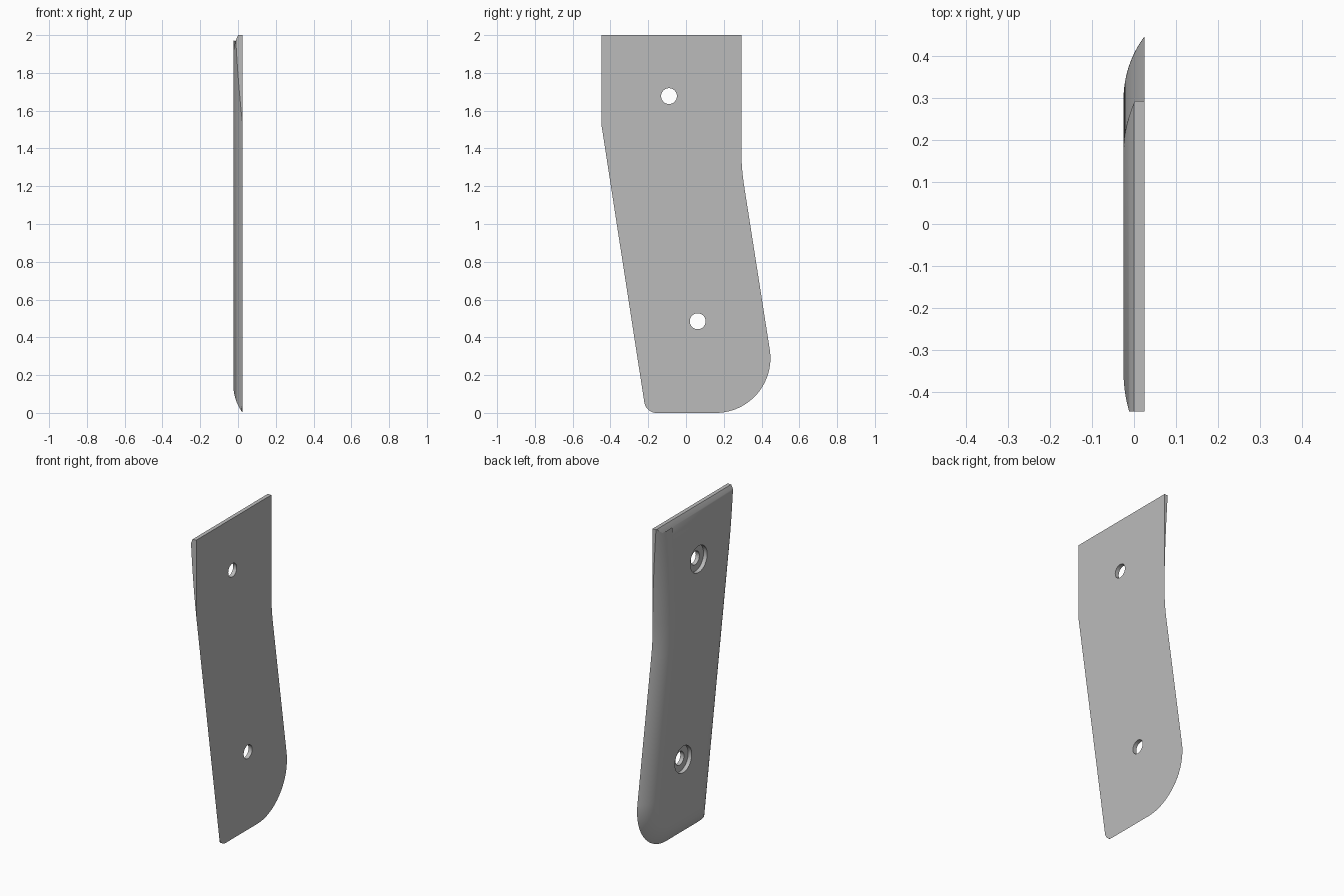
import bpy, bmesh
from math import sin, cos, pi, sqrt, radians
from mathutils import Vector

if "Cube" in bpy.data.objects:
    bpy.data.objects.remove(bpy.data.objects["Cube"])

INNER, OUTER = 0.025, -0.025     # flat inner face and crowned outer face
WIDTH, RADIUS = 0.15, 0.25       # width and radius of the edge rounding
TILT = 0.155                     # lean of the lower part
FRONT, BACK, TOP = -0.447, 0.293, 2.0

grey = bpy.data.materials.new("mid grey")
grey.use_nodes = True
colour = (0.5, 0.5, 0.5, 1)
grey.diffuse_color = colour
grey.node_tree.nodes["Principled BSDF"].inputs["Base Color"].default_value = colour


def loft(name, rings):
    """Solid through rings of equal point count; each ring is (x, [(y, z), ...])."""
    bm = bmesh.new()
    loops = [[bm.verts.new((x, y, z)) for y, z in pts] for x, pts in rings]
    n = len(loops[0])
    for a, b in zip(loops, loops[1:]):
        for i in range(n):
            j = (i + 1) % n
            bm.faces.new((a[i], a[j], b[j], b[i]))
    bm.faces.new(loops[0])
    bm.faces.new(loops[-1])
    bmesh.ops.recalc_face_normals(bm, faces=bm.faces)
    mesh = bpy.data.meshes.new(name)
    bm.to_mesh(mesh)
    bm.free()
    mesh.materials.append(grey)
    obj = bpy.data.objects.new(name, mesh)
    bpy.context.collection.objects.link(obj)
    return obj


def inset(pts, d):
    """Mitred inset of a counter-clockwise outline."""
    out = []
    for i, p in enumerate(pts):
        e1 = (p - pts[i - 1]).normalized()
        e2 = (pts[(i + 1) % len(pts)] - p).normalized()
        n1, n2 = Vector((-e1.y, e1.x)), Vector((-e2.y, e2.x))
        out.append(p + (n1 + n2) * d / (1 + n1.dot(n2)))
    return out


def arc(cy, cz, r, a0, a1, steps):
    return [Vector((cy + r * cos(a0 + (a1 - a0) * i / steps),
                    cz + r * sin(a0 + (a1 - a0) * i / steps))) for i in range(steps + 1)]


def front_y(z):
    return -0.212 - 0.1545 * z


def cut(target, cutter):
    mod = target.modifiers.new("cut", 'BOOLEAN')
    mod.operation, mod.solver, mod.object = 'DIFFERENCE', 'EXACT', cutter
    bpy.context.view_layer.objects.active = target
    bpy.ops.object.modifier_apply(modifier=mod.name)
    bpy.data.objects.remove(cutter)


def prism(pts, x0=-0.2, x1=0.2):
    return loft("cutter", [(x0, pts), (x1, pts)])


def box(y0, y1, z0, z1):
    return prism([(y0, z0), (y1, z0), (y1, z1), (y0, z1)])


# Oversized outline that the edge rounding follows
bend = 1.393
high = TOP + 0.04
outline = [Vector((front_y(0), 0))]
outline += arc(0.157, 0.29, 0.29, -pi / 2, TILT, 28)
outline += arc(BACK + 1.25, bend, 1.25, pi + TILT, pi, 10)
for i in range(1, 9):
    z = bend + (high - bend) * i / 8
    outline.append(Vector((BACK + 0.1 * (z - bend) ** 2, z)))
outline.append(Vector((front_y(high), high)))

# Crowned plate
steps = 14
rings = []
for i in range(steps + 1):
    d = WIDTH * i / steps
    x = OUTER + RADIUS - sqrt(RADIUS ** 2 - (WIDTH - d) ** 2)
    rings.append((min(x, INNER), inset(outline, d)))
rings.append((OUTER, inset(outline, WIDTH + 0.004)))
plate = loft("grip_plate", rings)

# Trim to the upright sides and the level top
cut(plate, box(-1, FRONT, -0.5, 3))
cut(plate, box(BACK, 1, bend + 0.02, 3))
cut(plate, box(-2, 2, TOP, 3))

# Small round at the lower front corner
r = 0.065
centre_y = front_y(r) + r / cos(TILT)
corner = arc(centre_y, r, r, pi + TILT, 1.5 * pi, 10)
cut(plate, prism(corner + [Vector((centre_y, -0.1)), Vector((-0.4, -0.1)),
                           Vector((-0.4, corner[0].y))]))

# Counterbored screw holes
for y, z in ((-0.09, 1.677), (0.062, 0.485)):
    cut(plate, prism(arc(y, z, 0.042, 0, 2 * pi * 39 / 40, 39)))
    cut(plate, prism(arc(y, z, 0.083, 0, 2 * pi * 39 / 40, 39), -0.2, 0.0))

# Smooth shading with crisp edges
bpy.ops.object.select_all(action='DESELECT')
plate.select_set(True)
bpy.context.view_layer.objects.active = plate
bpy.ops.object.shade_smooth_by_angle(angle=radians(25))
